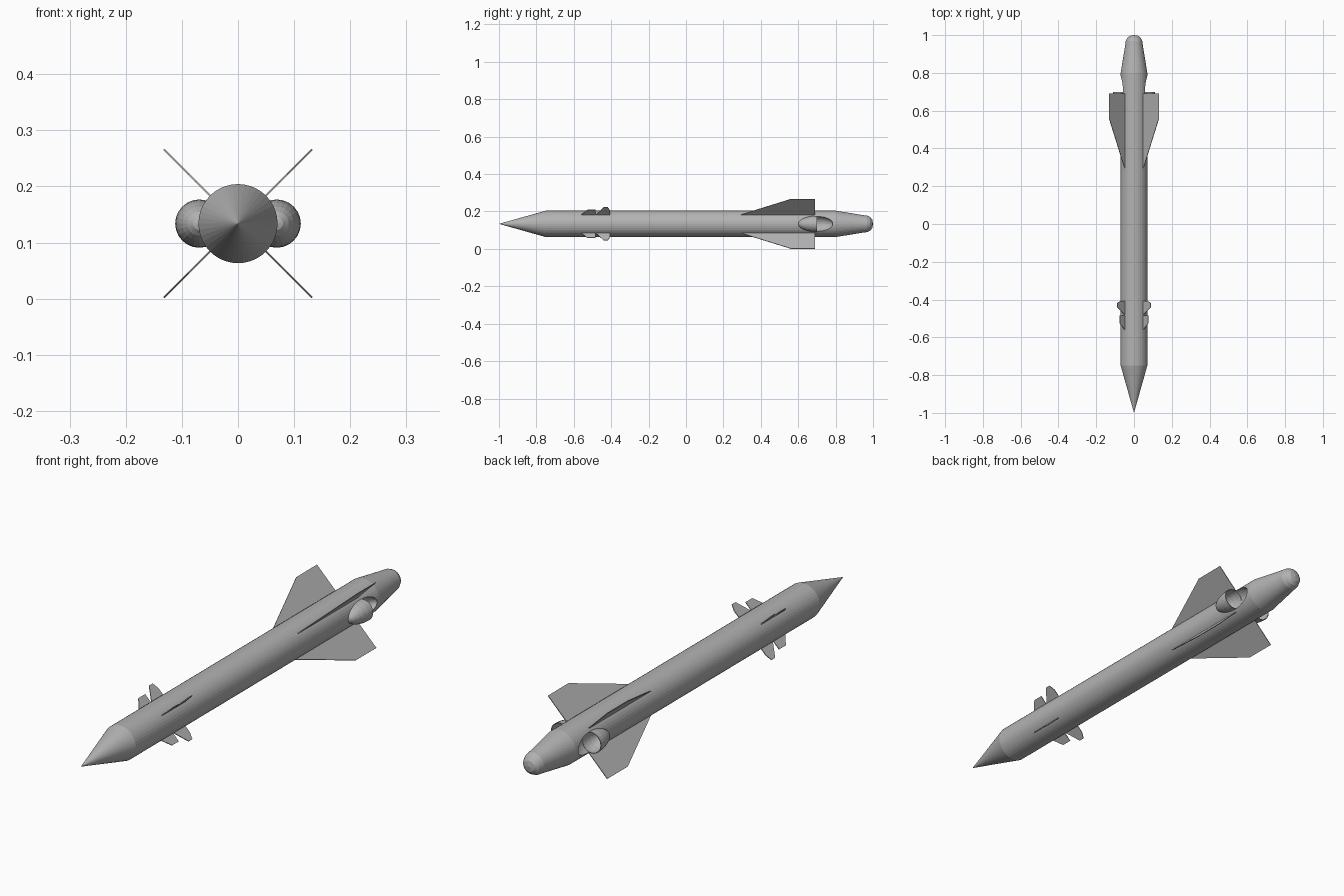
import bpy, bmesh, math
from mathutils import Vector, Matrix

if "Cube" in bpy.data.objects:
    bpy.data.objects.remove(bpy.data.objects["Cube"])

CZ = 0.1337      # height of the body axis
R = 0.0705       # body radius

grey = bpy.data.materials.new("plain_grey")
grey.diffuse_color = (0.45, 0.45, 0.45, 1)
grey.use_nodes = True
grey.node_tree.nodes["Principled BSDF"].inputs["Base Color"].default_value = grey.diffuse_color


def make_object(name, bm):
    bmesh.ops.remove_doubles(bm, verts=bm.verts, dist=1e-6)
    bmesh.ops.recalc_face_normals(bm, faces=bm.faces)
    me = bpy.data.meshes.new(name)
    bm.to_mesh(me)
    bm.free()
    me.materials.append(grey)
    ob = bpy.data.objects.new(name, me)
    bpy.context.collection.objects.link(ob)
    return ob


def lathe(name, profile, x=0.0, sides=32):
    """Spin (y, radius) points around a line parallel to y."""
    bm = bmesh.new()
    vs = [bm.verts.new((x + r, y, CZ)) for y, r in profile]
    es = [bm.edges.new(p) for p in zip(vs, vs[1:])]
    bmesh.ops.spin(bm, geom=vs + es, cent=(x, 0, CZ), axis=(0, 1, 0),
                   angle=math.tau, steps=sides, use_merge=True)
    bmesh.ops.dissolve_degenerate(bm, dist=1e-6, edges=bm.edges)
    return make_object(name, bm)


def fins(name, outline, thick):
    """Four diagonal plates from a (y, radius) outline."""
    bm = bmesh.new()
    for k in range(4):
        rot = Matrix.Rotation(math.radians(45 + 90 * k), 3, 'Y')
        sides = []
        for t in (-thick / 2, thick / 2):
            sides.append([bm.verts.new(rot @ Vector((r, y, t)) + Vector((0, 0, CZ)))
                          for y, r in outline])
        a, b = sides
        bm.faces.new(a)
        bm.faces.new(b[::-1])
        n = len(a)
        for i in range(n):
            j = (i + 1) % n
            bm.faces.new((a[i], b[i], b[j], a[j]))
    return make_object(name, bm)


# Body with pointed nose and tapered, rounded tail
body = lathe("body", [(-1, 0), (-0.75, R), (0.8, R), (0.945, 0.047), (0.968, 0.044),
                      (0.985, 0.036), (0.996, 0.022), (1, 0)], sides=40)

# Side exhausts: open bullet-shaped shells set in scooped recesses
NX, NY, NR = 0.069, 0.70, 0.043
angles = [math.radians(a) for a in range(0, 91, 15)]
outer = [(NY - 0.10 * math.cos(a), NR * math.sin(a)) for a in angles]
inner = [(NY - 0.085 * math.cos(a), (NR - 0.003) * math.sin(a)) for a in reversed(angles)]
scoop = [(NY - 0.09 * math.cos(a), (NR - 0.0015) * math.sin(a)) for a in angles]
scoop += [(NY + 0.085 * math.cos(a), (NR - 0.0015) * math.sin(a)) for a in reversed(angles[:-1])]

for side, s in (("right", 1), ("left", -1)):
    lathe("exhaust_" + side, outer + inner, s * NX, 24)
    cutter = lathe("scoop_cutter_" + side, scoop, s * NX, 24)
    cutter.hide_render = True
    cutter.hide_viewport = True
    cut = body.modifiers.new("scoop_" + side, 'BOOLEAN')
    cut.operation = 'DIFFERENCE'
    cut.solver = 'EXACT'
    cut.object = cutter

# Large tail fins
fins("tail_fins", [(0.28, 0.064), (0.56, 0.187), (0.69, 0.187), (0.69, 0.064)], 0.003)

# Two rows of small nose fins
fins("nose_fins_front", [(-0.565, 0.064), (-0.527, 0.106), (-0.485, 0.106), (-0.485, 0.064)], 0.003)
fins("nose_fins_rear", [(-0.485, 0.064), (-0.44, 0.125), (-0.418, 0.125), (-0.407, 0.1),
                        (-0.407, 0.064)], 0.003)
